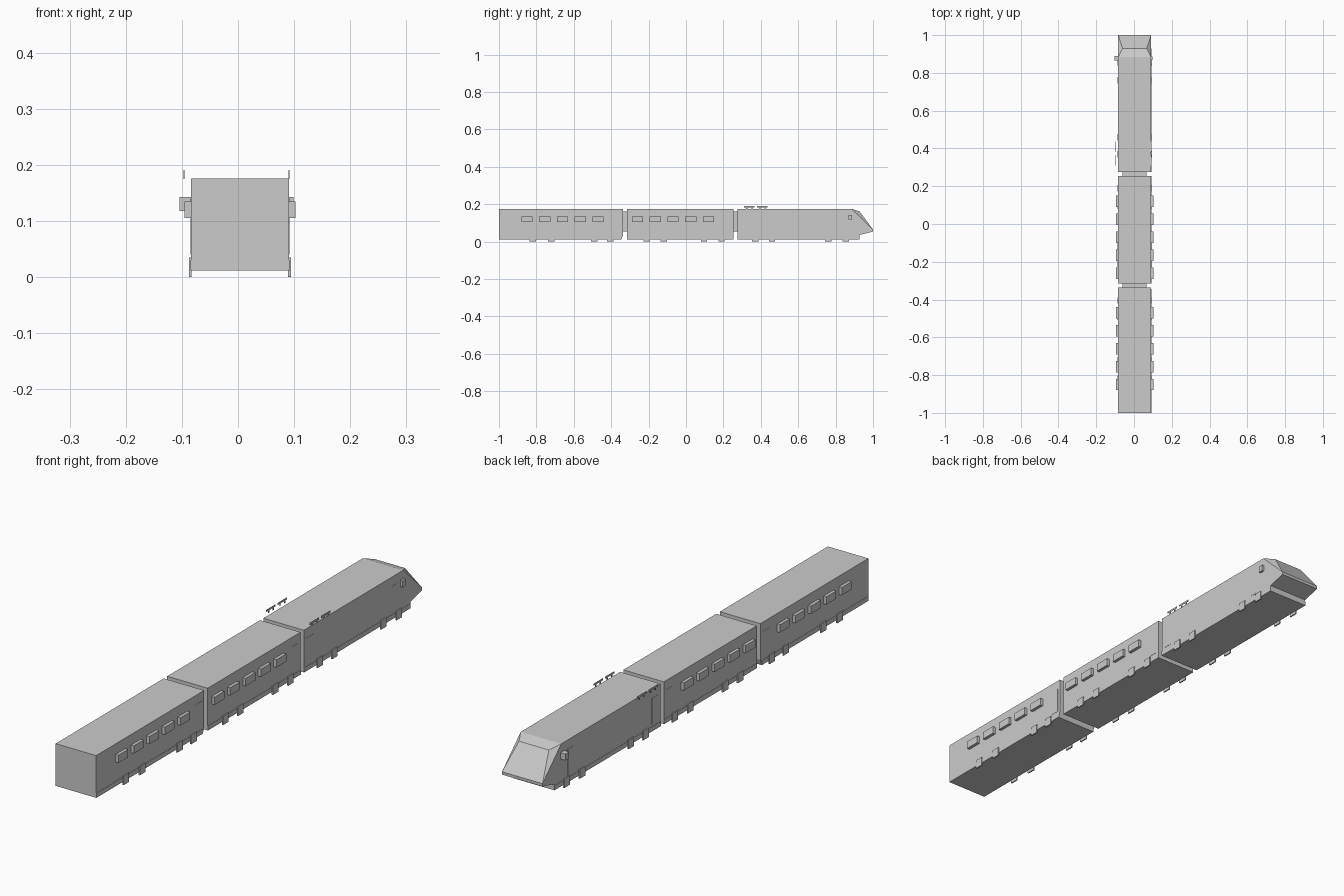
import bpy, bmesh

if "Cube" in bpy.data.objects:
    bpy.data.objects.remove(bpy.data.objects["Cube"])

CX, HW = 0.0035, 0.087          # body centre line and half width
LEFT, RIGHT = CX - HW, CX + HW
BOT, TOP = 0.012, 0.176


def make(name, bm):
    bmesh.ops.recalc_face_normals(bm, faces=bm.faces)
    me = bpy.data.meshes.new(name)
    bm.to_mesh(me)
    bm.free()
    ob = bpy.data.objects.new(name, me)
    bpy.context.collection.objects.link(ob)
    return ob


def boxes(name, spans):
    """One object made of boxes given as (x0, x1, y0, y1, z0, z1)."""
    bm = bmesh.new()
    for x0, x1, y0, y1, z0, z1 in spans:
        vs = bmesh.ops.create_cube(bm, size=1)["verts"]
        for v in vs:
            v.co = ((x0 + x1) / 2 + v.co.x * (x1 - x0),
                    (y0 + y1) / 2 + v.co.y * (y1 - y0),
                    (z0 + z1) / 2 + v.co.z * (z1 - z0))
    return make(name, bm)


def both_sides(y0, y1, z0, z1, t, inset=0.001):
    """A slab of thickness t on each flank of the body."""
    return [(LEFT - t, LEFT + inset, y0, y1, z0, z1),
            (RIGHT - inset, RIGHT + t, y0, y1, z0, z1)]


# Passenger cars
def car(name, profile):
    bm = bmesh.new()
    f = bm.faces.new([bm.verts.new((LEFT, y, z)) for y, z in profile])
    new = bmesh.ops.extrude_face_region(bm, geom=[f])["geom"]
    bmesh.ops.translate(bm, vec=(2 * HW, 0, 0),
                        verts=[v for v in new if isinstance(v, bmesh.types.BMVert)])
    return make(name, bm)


car("rear_car", [(-1, BOT), (-0.345, BOT), (-0.337, 0.035), (-0.337, TOP), (-1, TOP)])
car("middle_car", [(-0.315, BOT), (0.255, BOT), (0.255, TOP), (-0.315, TOP)])

# Locomotive with wedge nose; the windscreen top is pinched inwards
bm = bmesh.new()
side = [(0.275, BOT), (0.928, BOT), (0.928, 0.036), (1.0, 0.054),
        (1.0, 0.065), (0.885, TOP), (0.275, TOP)]
rows = []
for s in (-1, 1):
    row = [bm.verts.new((CX + s * HW, y, z)) for y, z in side]
    brow = bm.verts.new((CX + s * 0.064, 0.928, 0.162))
    bm.faces.new(row)
    bm.faces.new((row[4], brow, row[5]))
    rows.append(row[:5] + [brow] + row[5:])
a, b = rows
for i in range(len(a)):
    j = (i + 1) % len(a)
    bm.faces.new((a[i], a[j], b[j], b[i]))
make("locomotive", bm)

# Gangways between the cars
boxes("gangways", [(-0.06, 0.066, y, y + 0.026, 0.055, 0.16) for y in (-0.34, 0.252)])

# Protruding windows
wins = []
for start in (-0.88, -0.29):
    for i in range(5):
        y = start + i * 0.095
        wins += both_sides(y, y + 0.06, 0.105, 0.135, 0.012)
boxes("windows", wins)

# Doors
doors = []
for y0, y1 in ((-0.385, -0.35), (0.205, 0.24), (0.29, 0.33), (0.815, 0.845)):
    doors += both_sides(y0, y1, 0.04, 0.14, 0.001)
boxes("doors", doors)

# Wheel plates hanging from the flanks
wheels = []
for y in (-0.82, -0.72, -0.49, -0.405, -0.21, -0.118, 0.096, 0.19,
          0.37, 0.46, 0.76, 0.855):
    wheels += both_sides(y - 0.017, y + 0.017, 0.0, 0.035, 0.004)
boxes("wheel_plates", wheels)

# Low skirt panels
skirts = []
for y0, y1 in ((-1, -0.345), (-0.315, 0.255), (0.275, 0.928)):
    skirts += both_sides(y0, y1, BOT, 0.03, 0.001)
boxes("skirts", skirts)

# Thin pantograph frames along both roof edges
frames = []
for x in (-0.096, 0.091):
    for y in (0.31, 0.38):
        frames.append((x - 0.001, x + 0.001, y, y + 0.056, 0.184, 0.191))
        for leg in (0.012, 0.04):
            frames.append((x - 0.001, x + 0.001, y + leg, y + leg + 0.006, 0.175, 0.184))
boxes("pantographs", frames)

# Cab mirrors
boxes("cab_mirrors", [(-0.104, LEFT, 0.866, 0.889, 0.118, 0.143),
                      (RIGHT, 0.099, 0.868, 0.888, 0.118, 0.143)])
